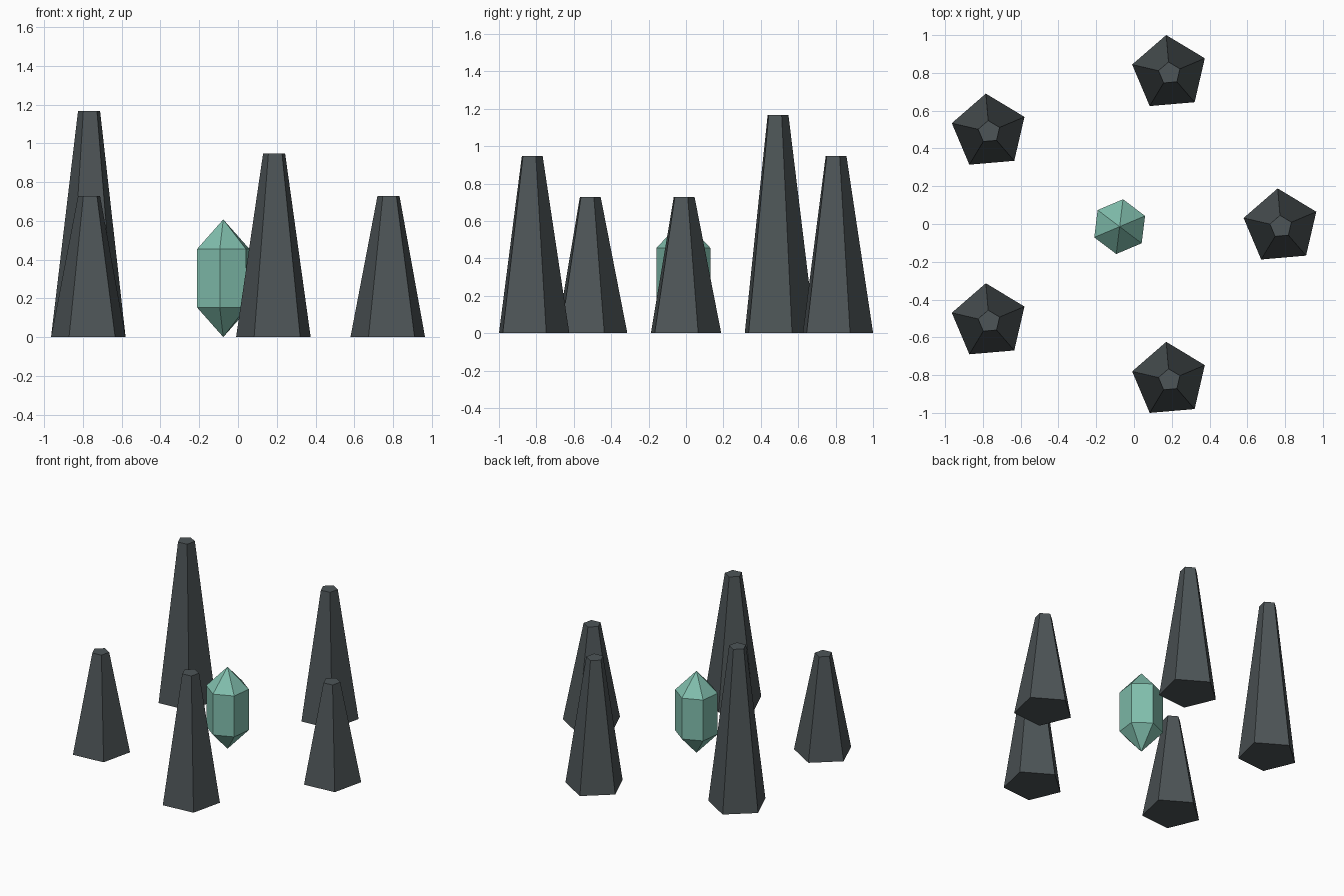
import bpy, bmesh
from math import sin, cos, tau

if "Cube" in bpy.data.objects:
    bpy.data.objects.remove(bpy.data.objects["Cube"])

CENTRE = (-0.076, -0.014)   # middle of the pillar ring
TWIST = 0.4                 # every part is turned by the same angle


def material(name, rgb):
    mat = bpy.data.materials.new(name)
    mat.diffuse_color = (*rgb, 1)
    mat.use_nodes = True
    mat.node_tree.nodes["Principled BSDF"].inputs["Base Color"].default_value = mat.diffuse_color
    return mat


def prism(name, sides, profile, x, y, mat):
    """Loft regular polygons through (radius, z); radius 0 gives a point."""
    bm = bmesh.new()
    rings = []
    for r, z in profile:
        count = sides if r else 1
        rings.append([bm.verts.new((r * cos(TWIST + tau * i / sides),
                                    r * sin(TWIST + tau * i / sides), z))
                      for i in range(count)])
    for low, high in zip(rings, rings[1:]):
        for i in range(sides):
            j = (i + 1) % sides
            quad = [low[i % len(low)], low[j % len(low)],
                    high[j % len(high)], high[i % len(high)]]
            bm.faces.new(list(dict.fromkeys(quad)))
    for ring in (rings[0], rings[-1]):
        if len(ring) > 1:
            bm.faces.new(ring)
    bmesh.ops.recalc_face_normals(bm, faces=bm.faces)
    mesh = bpy.data.meshes.new(name)
    bm.to_mesh(mesh)
    bm.free()
    mesh.materials.append(mat)
    obj = bpy.data.objects.new(name, mesh)
    obj.location = (x, y, 0)
    bpy.context.collection.objects.link(obj)


stone = material("dark_stone", (0.075, 0.09, 0.095))
gem = material("green_crystal", (0.22, 0.52, 0.42))

# Ring of five tapered stone pillars
RING = 0.854
for k, height in enumerate((0.728, 0.947, 1.167, 0.728, 0.947)):
    a = tau * k / 5
    prism(f"stone_pillar_{k + 1}", 5, [(0.203, 0), (0.06, height)],
          CENTRE[0] + RING * cos(a), CENTRE[1] + RING * sin(a), stone)

# Central six-sided crystal, pointed at both ends
prism("crystal", 6, [(0, 0), (0.146, 0.152), (0.146, 0.455), (0, 0.607)],
      *CENTRE, gem)
